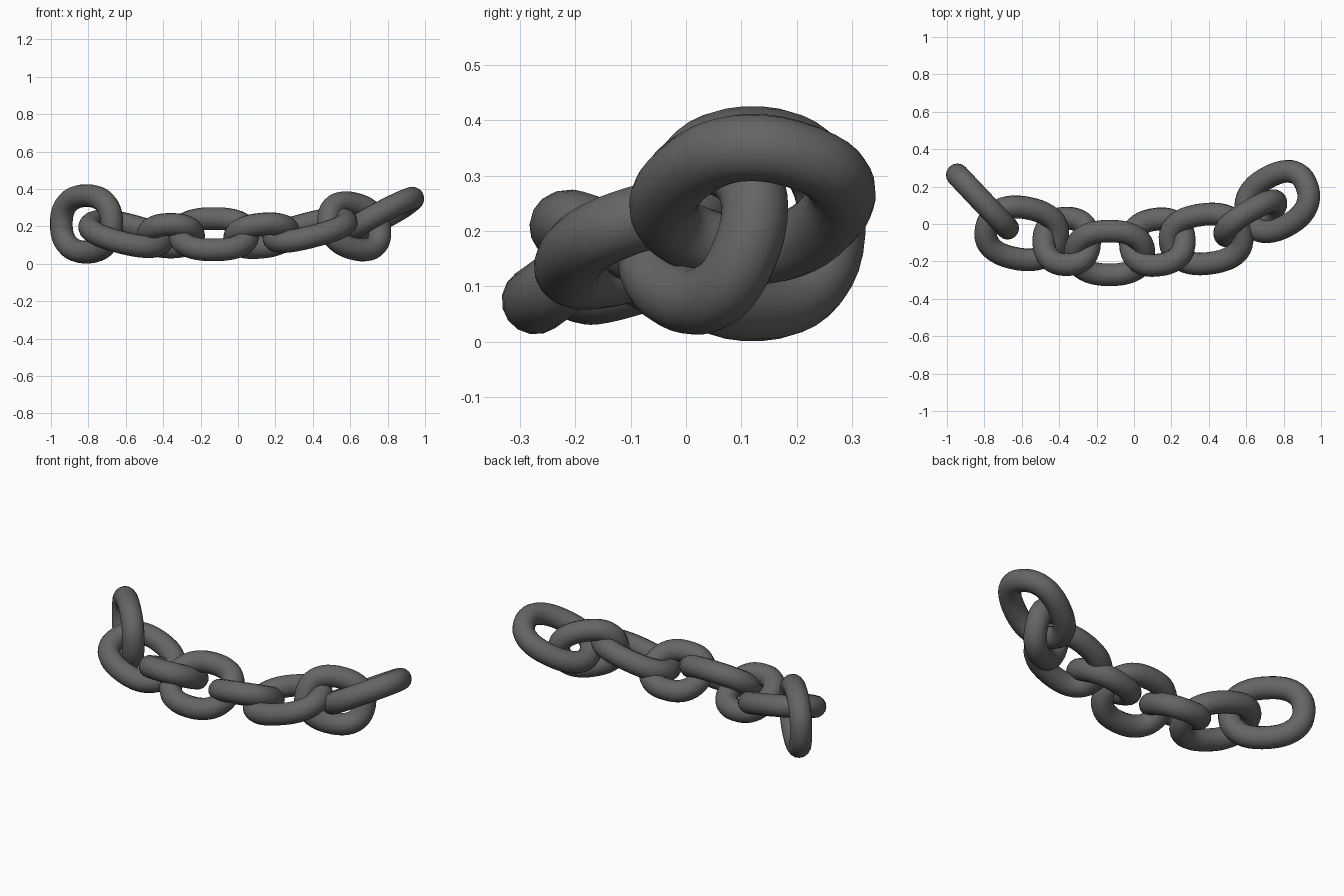
import bpy, bmesh, math
from mathutils import Vector

if "Cube" in bpy.data.objects:
    bpy.data.objects.remove(bpy.data.objects["Cube"])

TUBE = 0.061      # wire radius
SEGS, SIDES = 40, 16

steel = bpy.data.materials.new("dark_grey_metal")
steel.diffuse_color = (0.13, 0.13, 0.125, 1)
steel.use_nodes = True
steel.node_tree.nodes["Principled BSDF"].inputs["Base Color"].default_value = steel.diffuse_color


def rounded(t, p=0.85):
    """Point on a slightly squared oval, like a forged link."""
    c, s = math.cos(t), math.sin(t)
    return (math.copysign(abs(c) ** p, c), math.copysign(abs(s) ** p, s))


def make_link(name, centre, u, v):
    """Closed oval tube; u and v are the half-axes of the wire's centre line."""
    c, u, v = Vector(centre), Vector(u), Vector(v)
    v_len = v.length
    v = (v - u * (v.dot(u) / u.dot(u))).normalized() * v_len
    n = u.cross(v).normalized()
    path = []
    for i in range(SEGS):
        a, b = rounded(2 * math.pi * (i + 0.5) / SEGS)
        path.append(c + u * a + v * b)
    bm = bmesh.new()
    rings = []
    for i, p in enumerate(path):
        tangent = (path[(i + 1) % SEGS] - path[i - 1]).normalized()
        out = tangent.cross(n).normalized()
        rings.append([bm.verts.new(p + TUBE * (out * math.cos(a) + n * math.sin(a)))
                      for a in (2 * math.pi * k / SIDES for k in range(SIDES))])
    for i in range(SEGS):
        r, q = rings[i], rings[(i + 1) % SEGS]
        for k in range(SIDES):
            m = (k + 1) % SIDES
            bm.faces.new((r[k], q[k], q[m], r[m]))
    bmesh.ops.recalc_face_normals(bm, faces=bm.faces)
    for f in bm.faces:
        f.smooth = True
    mesh = bpy.data.meshes.new(name)
    bm.to_mesh(mesh)
    bm.free()
    mesh.materials.append(steel)
    bpy.context.collection.objects.link(bpy.data.objects.new(name, mesh))


# Links from left to right: centre, long half-axis, short half-axis
links = [
    ((-.81, .12, .213), (.135, -.143, 0), (0, 0, .151)),
    ((-.60, -.05, .16), (.187, -.038, -.05), (.029, .135, .044)),
    ((-.36, -.093, .15), (.122, 0, 0), (0, .124, -.06)),
    ((-.13, -.155, .158), (.183, 0, 0), (0, .117, .084)),
    ((.125, -.097, .15), (.143, .02, .01), (-.01, .122, -.062)),
    ((.385, -.08, .18), (.19, .026, .05), (-.028, .129, .03)),
    ((.622, .03, .20), (.137, .078, -.035), (-.02, .03, .122)),
    ((.766, .12, .257), (.158, .083, .079), (-.052, .128, -.045)),
]
for i, (centre, u, v) in enumerate(links, 1):
    make_link(f"chain_link_{i}", centre, u, v)
